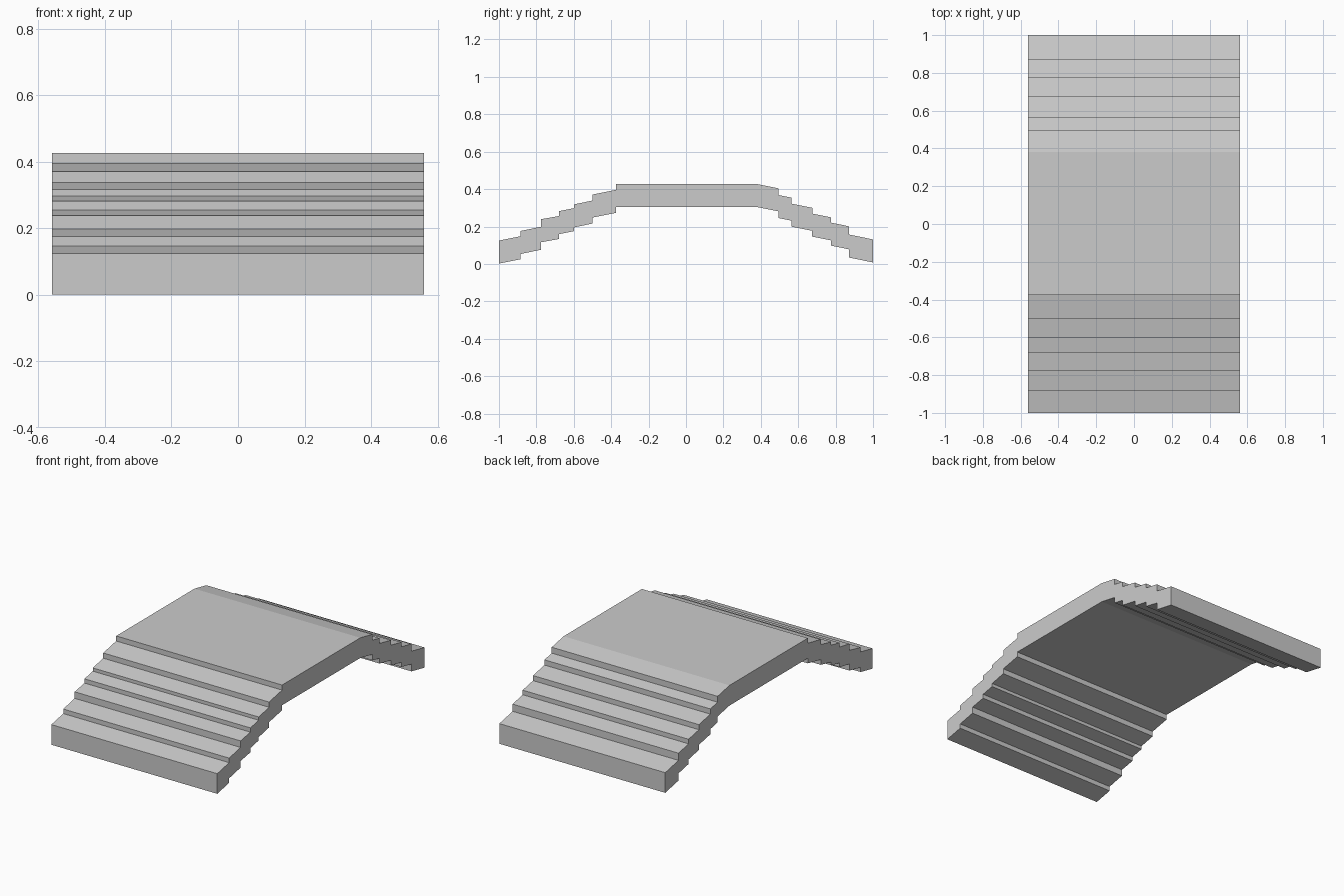
import bpy, bmesh

if "Cube" in bpy.data.objects:
    bpy.data.objects.remove(bpy.data.objects["Cube"])

HALF_WIDTH = 0.56
THICK = 0.123

# Top outline as sloped treads: (y start, z start, y end, z end)
treads = [
    (-1.0, 0.125, -0.885, 0.148),
    (-0.885, 0.176, -0.775, 0.199),
    (-0.775, 0.239, -0.68, 0.256),
    (-0.68, 0.282, -0.60, 0.298),
    (-0.60, 0.318, -0.50, 0.339),
    (-0.50, 0.371, -0.375, 0.396),
    (-0.375, 0.427, 0.38, 0.427),
    (0.38, 0.427, 0.495, 0.404),
    (0.495, 0.368, 0.565, 0.354),
    (0.565, 0.322, 0.675, 0.300),
    (0.675, 0.269, 0.775, 0.249),
    (0.775, 0.221, 0.872, 0.201),
    (0.872, 0.157, 1.0, 0.131),
]

# Closed side profile: top outline, then the same outline lowered
top = []
for y0, z0, y1, z1 in treads:
    for p in ((y0, z0), (y1, z1)):
        if not top or top[-1] != p:
            top.append(p)
profile = top + [(y, max(z - THICK, 0.0)) for y, z in reversed(top)]

# Stepped bridge deck: profile extruded across the width
bm = bmesh.new()
face = bm.faces.new([bm.verts.new((-HALF_WIDTH, y, z)) for y, z in profile])
ext = bmesh.ops.extrude_face_region(bm, geom=[face], use_keep_orig=True)
moved = [g for g in ext["geom"] if isinstance(g, bmesh.types.BMVert)]
bmesh.ops.translate(bm, verts=moved, vec=(2 * HALF_WIDTH, 0, 0))
bmesh.ops.recalc_face_normals(bm, faces=bm.faces)

mesh = bpy.data.meshes.new("stepped_bridge_deck")
bm.to_mesh(mesh)
bm.free()
deck = bpy.data.objects.new("stepped_bridge_deck", mesh)
bpy.context.collection.objects.link(deck)
